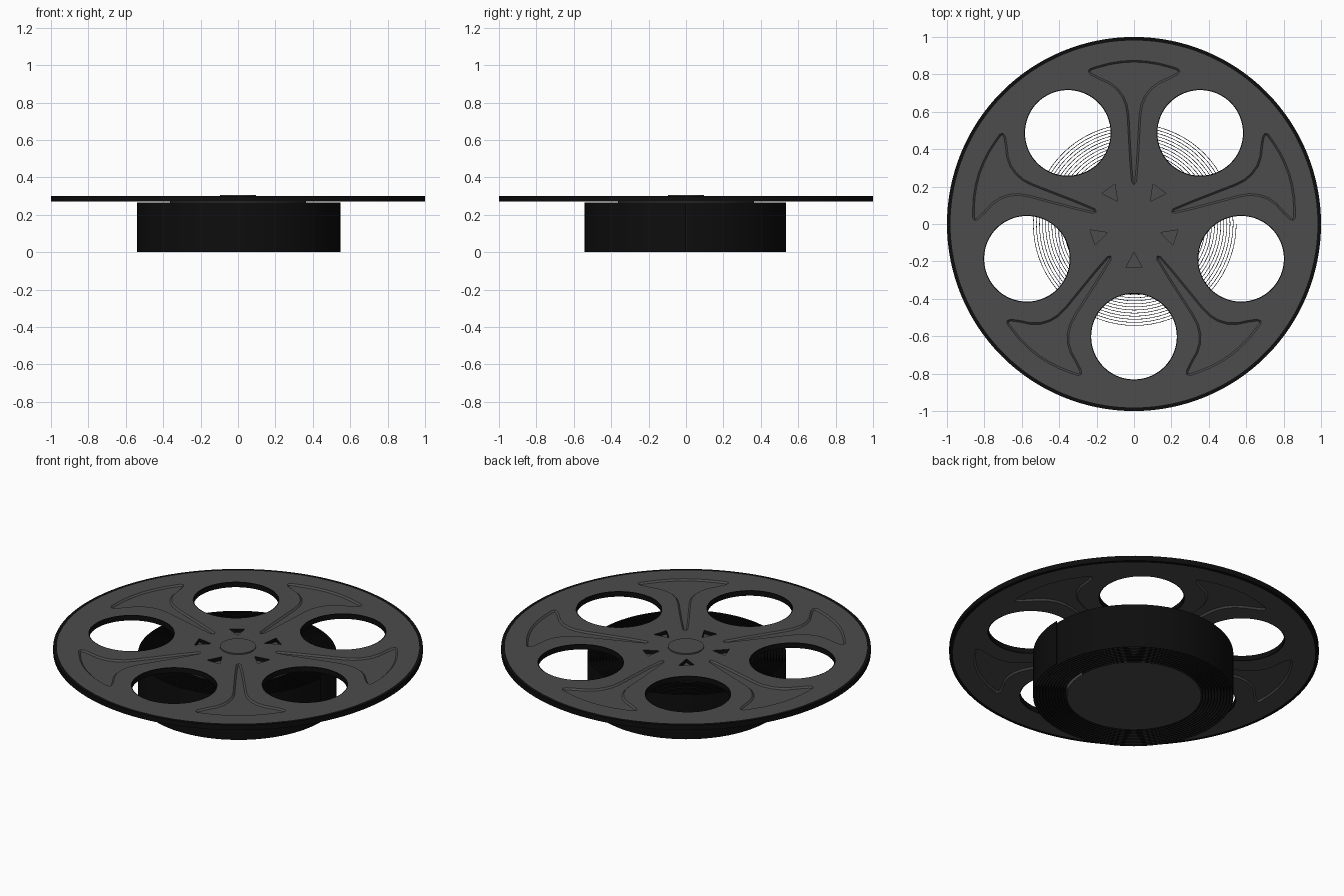
import bpy, bmesh, math
from math import pi, sin, cos
from mathutils import Vector, Matrix

if "Cube" in bpy.data.objects:
    bpy.data.objects.remove(bpy.data.objects["Cube"])


def material(name, v):
    m = bpy.data.materials.new(name)
    m.diffuse_color = (v, v, v, 1)
    m.use_nodes = True
    m.node_tree.nodes["Principled BSDF"].inputs["Base Color"].default_value = m.diffuse_color
    return m


grey = material("dark grey metal", 0.072)
black = material("black film", 0.004)

Z0, Z1 = 0.27, 0.30          # flange underside and top
SPOKES = [k * 2 * pi / 5 for k in range(5)]


def finish(bm, name, *mats, smooth=True):
    bmesh.ops.recalc_face_normals(bm, faces=bm.faces)
    me = bpy.data.meshes.new(name)
    bm.to_mesh(me)
    bm.free()
    ob = bpy.data.objects.new(name, me)
    bpy.context.collection.objects.link(ob)
    for m in mats:
        me.materials.append(m)
    bpy.ops.object.select_all(action='DESELECT')
    ob.select_set(True)
    bpy.context.view_layer.objects.active = ob
    if smooth:
        bpy.ops.object.shade_smooth_by_angle(angle=math.radians(30))
    return ob


def prism(bm, low, high, z_low, z_high):
    """Closed solid between two outlines with equal point counts."""
    a = [bm.verts.new((p[0], p[1], z_low)) for p in low]
    b = [bm.verts.new((p[0], p[1], z_high)) for p in high]
    n = len(a)
    bm.faces.new(a[::-1])
    bm.faces.new(b)
    for i in range(n):
        bm.faces.new((a[i], a[(i + 1) % n], b[(i + 1) % n], b[i]))


def circle(r, n, cx=0, cy=0):
    return [(cx + r * cos(2 * pi * i / n), cy + r * sin(2 * pi * i / n)) for i in range(n)]


def turn(pts, a):
    return [(x * cos(a) - y * sin(a), x * sin(a) + y * cos(a)) for x, y in pts]


def offset(pts, d):
    """Move a counter-clockwise outline inwards by d."""
    out = []
    for i, p in enumerate(pts):
        t = (Vector(pts[(i + 1) % len(pts)]) - Vector(pts[i - 1])).normalized()
        out.append((p[0] - t.y * d, p[1] + t.x * d))
    return out


def ring(name, r_in, r_out, n, cx=0, cy=0):
    """Flat black band around an edge of the flange."""
    bm = bmesh.new()
    loops = [[bm.verts.new((x, y, z)) for x, y in circle(r, n, cx, cy)]
             for r, z in ((r_in, Z0), (r_out, Z0), (r_out, Z1), (r_in, Z1))]
    for k in range(4):
        a, b = loops[k], loops[(k + 1) % 4]
        for i in range(n):
            j = (i + 1) % n
            bm.faces.new((a[i], a[j], b[j], b[i]))
    return finish(bm, name, black)


def disc(name, r, z0, z1, n, mat):
    bm = bmesh.new()
    prism(bm, circle(r, n), circle(r, n), z0, z1)
    return finish(bm, name, mat)


# T-shaped pressed groove, right half then mirrored
half = [(0.014, 0.225), (0.023, 0.33), (0.031, 0.47), (0.037, 0.58), (0.046, 0.635),
        (0.065, 0.68), (0.095, 0.72), (0.135, 0.75), (0.19, 0.775), (0.232, 0.797),
        (0.246, 0.816), (0.235, 0.832), (0.19, 0.846), (0.13, 0.862), (0.065, 0.872)]
groove = [(0, 0.21)] + half + [(0, 0.876)] + [(-x, y) for x, y in reversed(half)]
groove_in = offset(groove, 0.010)
triangle = [(0, -0.15), (-0.043, -0.233), (0.043, -0.233)]

# Flange plate
plate = disc("flange", 0.981, Z0, Z1, 128, grey)

# Cutter for round windows, hub triangles and grooves on both faces
bm = bmesh.new()
for a in SPOKES:
    hole = turn(circle(0.234, 64, 0, -0.602), a)
    prism(bm, hole, hole, Z0 - 0.05, Z1 + 0.05)
    tri = turn(triangle, a)
    prism(bm, tri, tri, Z0 + 0.008, Z1 + 0.05)
    g, gi = turn(groove, a), turn(groove_in, a)
    prism(bm, gi, g, Z1 - 0.009, Z1 + 0.0005)
    prism(bm, g, gi, Z0 - 0.0005, Z0 + 0.009)
cutter = finish(bm, "flange_cutter", grey, smooth=False)
cutter.hide_render = True

bpy.ops.object.select_all(action='DESELECT')
plate.select_set(True)
bpy.context.view_layer.objects.active = plate
mod = plate.modifiers.new("cut", 'BOOLEAN')
mod.operation = 'DIFFERENCE'
mod.solver = 'EXACT'
mod.object = cutter
bpy.ops.object.modifier_apply(modifier=mod.name)
bpy.data.objects.remove(cutter)
bpy.ops.object.shade_smooth_by_angle(angle=math.radians(30))

# Upright cut walls are black
plate.data.materials.append(black)
for f in plate.data.polygons:
    f.material_index = 1 if abs(f.normal.z) < 0.3 else 0

# Black outer rim and window edges
ring("outer_rim", 0.98, 1.0, 128)
for k, a in enumerate(SPOKES):
    (cx, cy), = turn([(0, -0.602)], a)
    ring(f"window_edge_{k + 1}", 0.229, 0.235, 64, cx, cy)

# Hub cap and core
disc("hub_cap", 0.097, Z1 - 0.005, 0.307, 48, grey)
disc("core", 0.364, 0.0, Z0 + 0.001, 96, grey)

# Wound film: thin spiral strip
TURNS, SEG, R0, R1, T = 11, 72, 0.367, 0.548, 0.003
bm = bmesh.new()
prev = None
for i in range(TURNS * SEG + 1):
    a = 2 * pi * i / SEG
    r = R0 + (R1 - R0) * i / (TURNS * SEG)
    cur = [bm.verts.new((q * cos(a), q * sin(a), z))
           for q, z in ((r - T, 0), (r, 0), (r, 0.266), (r - T, 0.266))]
    if prev:
        for k in range(4):
            j = (k + 1) % 4
            bm.faces.new((prev[k], prev[j], cur[j], cur[k]))
    else:
        bm.faces.new(cur)
    prev = cur
bm.faces.new(prev[::-1])
finish(bm, "film_roll", black)
